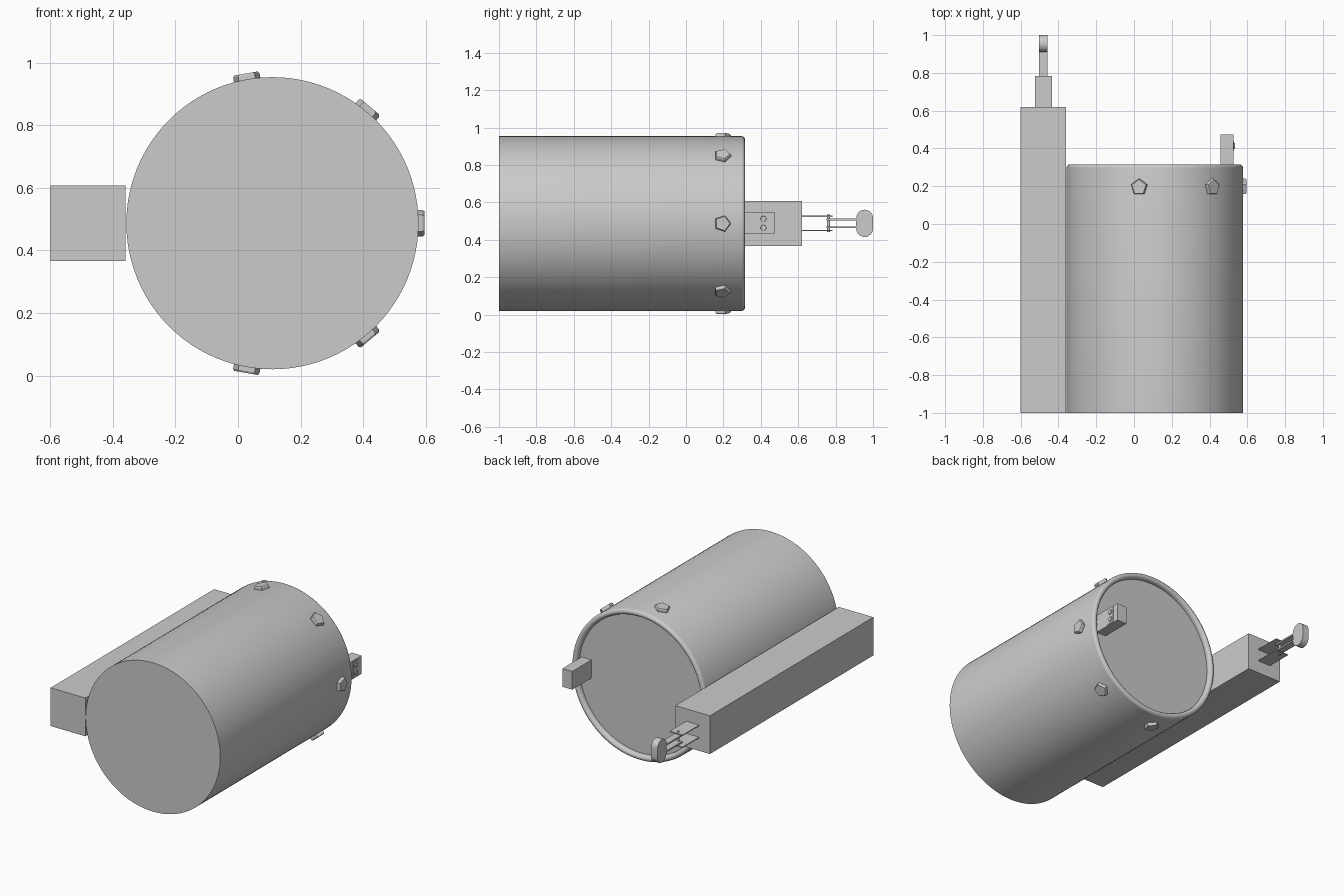
import bpy, bmesh, math
from mathutils import Matrix, Vector

cube = bpy.data.objects.get("Cube")
if cube:
    bpy.data.objects.remove(cube, do_unlink=True)

GREY = bpy.data.materials.new("light_grey")
GREY.use_nodes = True
colour = (0.6, 0.6, 0.6, 1)
GREY.diffuse_color = colour
GREY.node_tree.nodes["Principled BSDF"].inputs["Base Color"].default_value = colour

CX, CZ, R = 0.11, 0.487, 0.467      # drum axis and radius
BACK, RIM, FLOOR = 0.315, 0.036, 0.285


def finish(name, bm, smooth=False):
    bmesh.ops.recalc_face_normals(bm, faces=bm.faces)
    mesh = bpy.data.meshes.new(name)
    bm.to_mesh(mesh)
    bm.free()
    mesh.materials.append(GREY)
    if smooth:
        mesh.shade_smooth()
        mesh.set_sharp_from_angle(angle=math.radians(35))
    obj = bpy.data.objects.new(name, mesh)
    bpy.context.collection.objects.link(obj)
    return obj


def box(name, x, y, z):
    bm = bmesh.new()
    size = Matrix.Diagonal((x[1] - x[0], y[1] - y[0], z[1] - z[0], 1))
    mid = Matrix.Translation(Vector((sum(x), sum(y), sum(z))) / 2)
    bmesh.ops.create_cube(bm, size=1, matrix=mid @ size)
    return finish(name, bm)


def disc(name, centre, axis, sides, r1, r2, depth, smooth=False):
    bm = bmesh.new()
    place = Matrix.Translation(centre) @ axis
    bmesh.ops.create_cone(bm, cap_ends=True, segments=sides, radius1=r1,
                          radius2=r2, depth=depth, matrix=place)
    return finish(name, bm, smooth)


def lathe(name, profile, sides):
    """Revolve (radius, y) points about the drum axis and cap both ends."""
    bm = bmesh.new()
    rings = []
    for r, y in profile:
        rings.append([bm.verts.new((CX + r * math.cos(t), y, CZ + r * math.sin(t)))
                      for t in (math.tau * i / sides for i in range(sides))])
    for a, b in zip(rings, rings[1:]):
        for i in range(sides):
            j = (i + 1) % sides
            bm.faces.new((a[i], a[j], b[j], b[i]))
    bm.faces.new(rings[0])
    bm.faces.new(rings[-1])
    return finish(name, bm, True)


# Drum with a rounded back rim around a shallow recessed end
half = RIM / 2
rim = [(R - half + half * math.cos(t), BACK - half + half * math.sin(t))
       for t in (math.pi * i / 8 for i in range(9))]
lathe("drum", [(R, -1)] + rim + [(R - RIM, FLOOR)], 96)

# Five pentagonal studs spaced around the left side
for i in range(5):
    a = math.radians(50 * (i - 2))
    out = Vector((math.cos(a), 0, math.sin(a)))
    turn = Matrix.Rotation(math.pi / 2 - a, 4, 'Y')
    base = Vector((CX, 0.195, CZ))
    disc(f"stud_{i + 1}", base + out * 0.47, turn, 5, 0.045, 0.045, 0.02)
    disc(f"stud_cap_{i + 1}", base + out * 0.483, turn, 5, 0.045, 0.04, 0.006)

# Long side box
box("side_box", (-0.6, -0.36), (-1, 0.62), (0.367, 0.607))

# Lever: twin plates, hinge pin, twin rods and a rounded paddle
HX, HZ = -0.48, 0.488
for side, s in (("upper", 1), ("lower", -1)):
    z = HZ + s * 0.038
    box(side + "_plate", (HX - 0.045, HX + 0.045), (0.62, 0.783), (z - 0.003, z + 0.003))
    z = HZ + s * 0.021
    box(side + "_rod", (HX - 0.022, HX + 0.022), (0.75, 0.925), (z - 0.005, z + 0.005))
disc("hinge_pin", (HX, 0.762, HZ), Matrix(), 16, 0.008, 0.008, 0.092, True)

bm = bmesh.new()
outline = []
for i in range(26):
    t = math.pi * (i % 13) / 12 + (math.pi if i > 12 else 0)
    lift = 0.028 if i < 13 else -0.028
    outline.append(bm.verts.new((HX - 0.022, 0.955 + 0.045 * math.cos(t),
                                 HZ + lift + 0.045 * math.sin(t))))
face = bm.faces.new(outline)
side = bmesh.ops.extrude_face_region(bm, geom=[face])
bmesh.ops.translate(bm, vec=(0.044, 0, 0),
                    verts=[g for g in side["geom"] if isinstance(g, bmesh.types.BMVert)])
finish("paddle", bm, True)

# Switch block on the back end, with a plate and two buttons
box("switch_block", (0.457, 0.526), (0.27, 0.475), (0.433, 0.547))
box("switch_plate", (0.525, 0.529), (0.388, 0.44), (0.438, 0.538))
for name, z in (("upper_button", 0.512), ("lower_button", 0.464)):
    disc(name, (0.531, 0.414, z), Matrix.Rotation(math.pi / 2, 4, 'Y'),
         20, 0.016, 0.014, 0.008, True)
